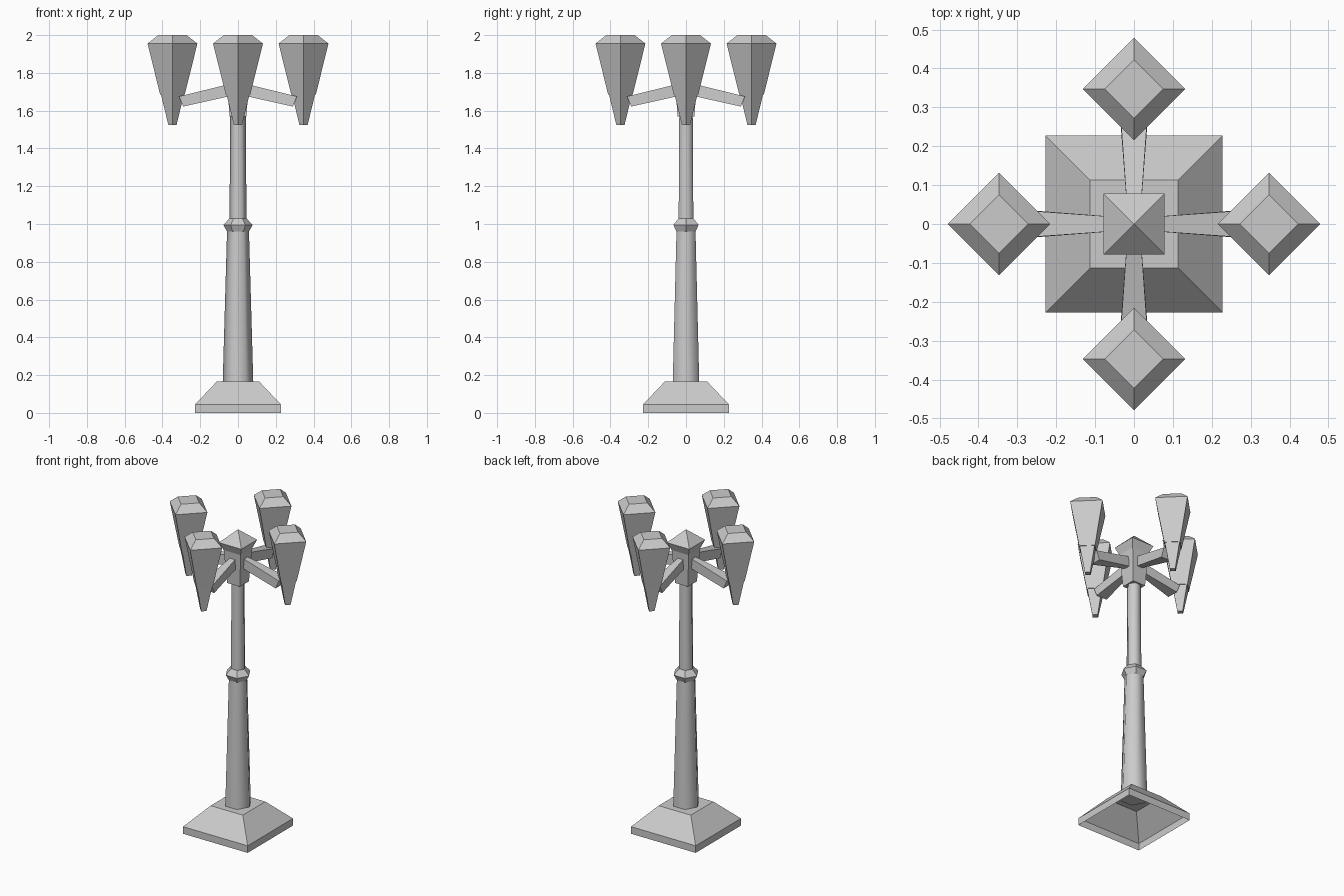
import bpy, bmesh
from math import cos, sin, pi, sqrt
from mathutils import Matrix

cube = bpy.data.objects.get("Cube")
if cube:
    bpy.data.objects.remove(cube, do_unlink=True)

grey = bpy.data.materials.new("painted_grey_metal")
grey.use_nodes = True
colour = (0.6, 0.6, 0.6, 1)
grey.diffuse_color = colour
grey.node_tree.nodes["Principled BSDF"].inputs["Base Color"].default_value = colour


def finish(name, bm, smooth=False):
    bmesh.ops.recalc_face_normals(bm, faces=bm.faces)
    mesh = bpy.data.meshes.new(name)
    for f in bm.faces:
        f.smooth = smooth and len(f.verts) == 4
    bm.to_mesh(mesh)
    bm.free()
    mesh.materials.append(grey)
    obj = bpy.data.objects.new(name, mesh)
    bpy.context.collection.objects.link(obj)
    return obj


def lathe(name, sides, profile, turn=0.0, centre=(0, 0), bottom=True, smooth=False):
    """Stack of regular polygon rings from (radius, height) pairs; radius 0 makes a point."""
    bm = bmesh.new()
    rings = []
    for r, z in profile:
        angles = [turn + 2 * pi * i / sides for i in range(sides)] if r else [0]
        rings.append([bm.verts.new((centre[0] + r * cos(a), centre[1] + r * sin(a), z))
                      for a in angles])
    for low, high in zip(rings, rings[1:]):
        for i in range(sides):
            j = (i + 1) % sides
            if len(high) == 1:
                bm.faces.new((low[i], low[j], high[0]))
            else:
                bm.faces.new((low[i], low[j], high[j], high[i]))
    if bottom:
        bm.faces.new(rings[0])
    if len(rings[-1]) > 1:
        bm.faces.new(rings[-1])
    return finish(name, bm, smooth)


def square(profile):
    """Half widths of a square to corner radii."""
    return [(w * sqrt(2), z) for w, z in profile]


# Plinth, hollow underneath
lathe("base", 4, square([(0.227, 0), (0.227, 0.045), (0.113, 0.165)]), pi / 4, bottom=False)

# Six-sided post with a collar
lathe("lower_post", 6, [(0.081, 0.16), (0.058, 0.965)], smooth=True)
lathe("collar", 6, [(0.058, 0.96), (0.077, 0.995), (0.045, 1.03)])
lathe("upper_post", 6, [(0.045, 1.02), (0.041, 1.6)], smooth=True)

# Square head with a pointed cap
lathe("head", 4, square([(0.045, 1.57), (0.059, 1.78), (0.079, 1.83), (0, 1.905)]), pi / 4)

# Arms and lanterns on the four sides
arm_inner = [(0.03, 1.68), (0.03, 1.745)]
arm_outer = [(0.312, 1.675), (0.29, 1.622)]
for k, side in enumerate(("left", "back", "right", "front")):
    a = k * pi / 2
    bm = bmesh.new()
    rows = [[bm.verts.new((x, s * w, z))
             for pts, w in ((arm_inner, 0.017), (arm_outer, 0.037)) for x, z in pts]
            for s in (-1, 1)]
    bm.faces.new(rows[0])
    bm.faces.new(rows[1])
    for i in range(4):
        j = (i + 1) % 4
        bm.faces.new((rows[0][i], rows[0][j], rows[1][j], rows[1][i]))
    bm.transform(Matrix.Rotation(a, 4, "Z"))
    finish(side + "_arm", bm)

    spot = (0.347 * cos(a), 0.347 * sin(a))
    lathe(side + "_lantern", 4,
          [(0.065, 1.685), (0.132, 1.955), (0.075, 2.0)], centre=spot)
    lathe(side + "_lantern_spike", 4, [(0.022, 1.525), (0.061, 1.687)], centre=spot)
